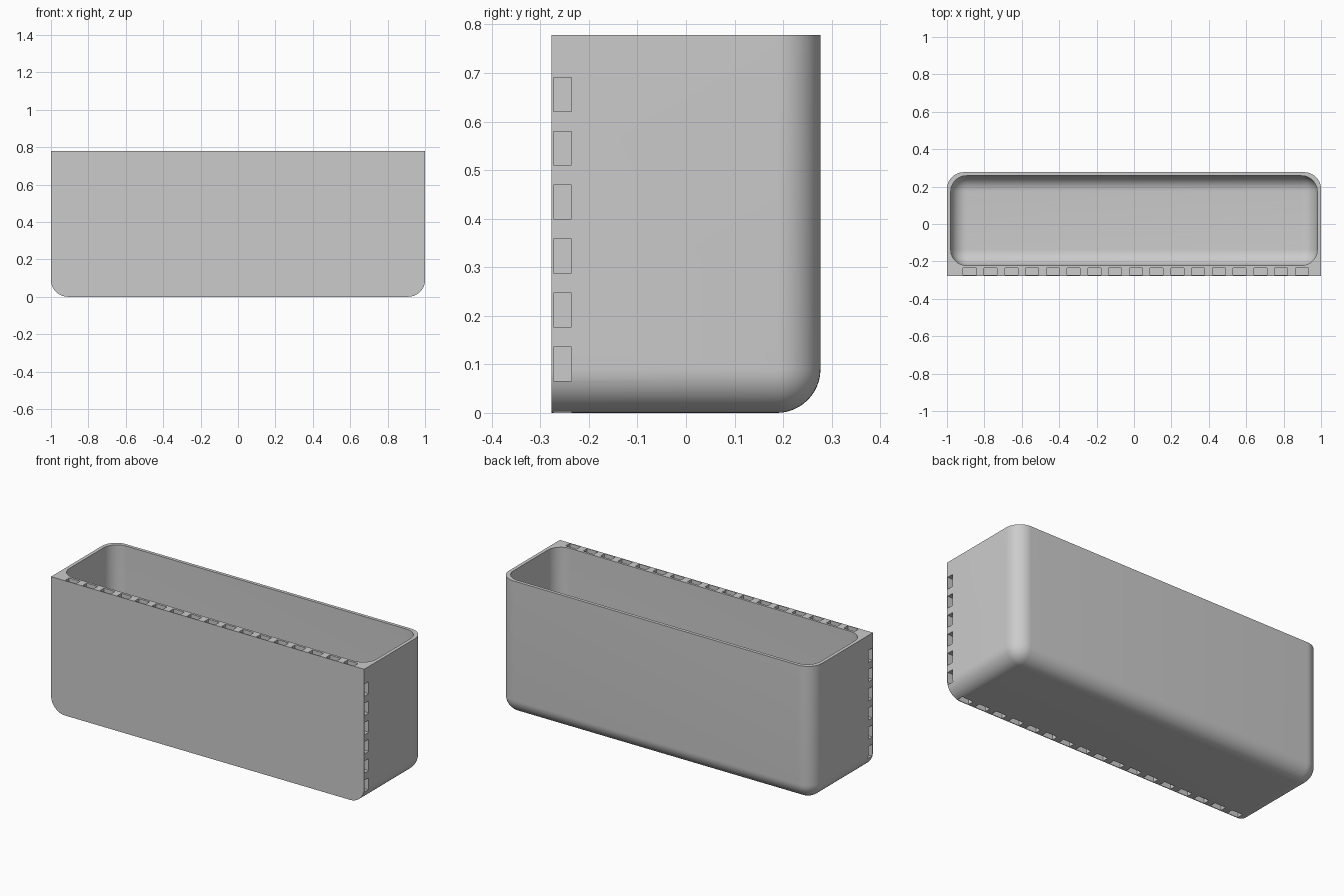
import bpy, bmesh

if "Cube" in bpy.data.objects:
    bpy.data.objects.remove(bpy.data.objects["Cube"])

W, D, H = 1.0, 0.277, 0.778      # half width, half depth, height
R = 0.09                         # corner radius
PITCH, SLOT_L, SLOT_W, SLOT_D = 0.111, 0.07, 0.037, 0.037
SLOT_Y = -0.254

grey = bpy.data.materials.new("light grey")
grey.diffuse_color = (0.6, 0.6, 0.6, 1)
grey.use_nodes = True
grey.node_tree.nodes["Principled BSDF"].inputs["Base Color"].default_value = grey.diffuse_color


def add_box(bm, lo, hi):
    verts = bmesh.ops.create_cube(bm, size=1)["verts"]
    for v in verts:
        v.co = [l + (c + 0.5) * (h - l) for c, l, h in zip(v.co, lo, hi)]


def make_object(name, bm):
    bmesh.ops.recalc_face_normals(bm, faces=bm.faces)
    mesh = bpy.data.meshes.new(name)
    bm.to_mesh(mesh)
    bm.free()
    obj = bpy.data.objects.new(name, mesh)
    bpy.context.collection.objects.link(obj)
    mesh.materials.append(grey)
    return obj


def rounded_box(name, lo, hi, radius, keep_edge):
    bm = bmesh.new()
    add_box(bm, lo, hi)
    edges = [e for e in bm.edges if not keep_edge([v.co for v in e.verts])]
    bmesh.ops.bevel(bm, geom=edges, offset=radius, segments=12, profile=0.5,
                    affect='EDGES', clamp_overlap=True)
    return make_object(name, bm)


# Outer body: sharp rim and flat front, every other edge rounded
body = rounded_box("planter_body", (-W, -D, 0), (W, D, H), R,
                   lambda c: all(p.z > H - 0.01 for p in c) or all(p.y < 0 for p in c))

# Inner cavity: open at the top, rounded corners and floor
cavity = rounded_box("cavity_cutter", (-0.98, -0.222, 0.02), (0.98, 0.258, H + 0.1), 0.085,
                     lambda c: all(p.z > H for p in c))

# Slots along the top, bottom and both ends of the thick front wall
bm = bmesh.new()
y0, y1 = SLOT_Y - SLOT_W / 2, SLOT_Y + SLOT_W / 2
for i in range(-8, 9):
    x = 0.01 + i * PITCH
    for z0, z1 in ((H - SLOT_D, H + 0.05), (-0.05, SLOT_D)):
        add_box(bm, (x - SLOT_L / 2, y0, z0), (x + SLOT_L / 2, y1, z1))
for i in range(6):
    z = 0.101 + i * PITCH
    for x0, x1 in ((W - SLOT_D, W + 0.05), (-W - 0.05, -W + SLOT_D)):
        add_box(bm, (x0, y0, z - SLOT_L / 2), (x1, y1, z + SLOT_L / 2))
slots = make_object("slot_cutter", bm)

# Cut the cavity and slots out of the body
for cutter in (cavity, slots):
    mod = body.modifiers.new(cutter.name, 'BOOLEAN')
    mod.operation = 'DIFFERENCE'
    mod.solver = 'EXACT'
    mod.object = cutter
bpy.context.view_layer.objects.active = body
body.select_set(True)
for mod in list(body.modifiers):
    bpy.ops.object.modifier_apply(modifier=mod.name)
for cutter in (cavity, slots):
    bpy.data.objects.remove(cutter)

bpy.ops.object.shade_smooth_by_angle(angle=0.6)
